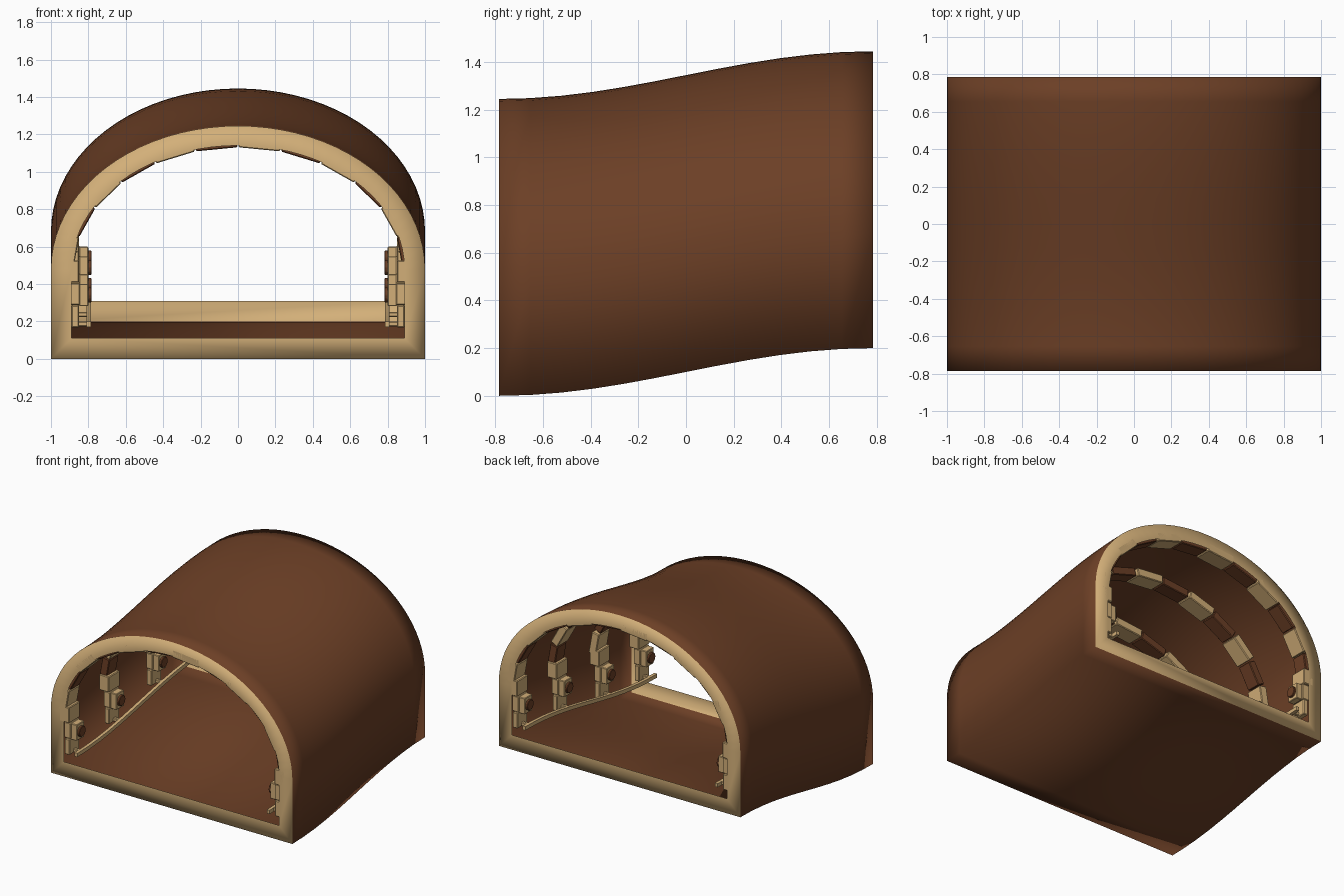
import bpy, bmesh, math
from mathutils import Matrix, Vector

cube = bpy.data.objects.get("Cube")
if cube:
    bpy.data.objects.remove(cube, do_unlink=True)

HALF = 0.785      # half of the tunnel length
SPRING = 0.48     # height where the arch begins
RIBS = (-0.72, -0.25, 0.25, 0.72)


def material(name, rgb):
    mat = bpy.data.materials.new(name)
    mat.use_nodes = True
    mat.diffuse_color = (*rgb, 1)
    mat.node_tree.nodes["Principled BSDF"].inputs["Base Color"].default_value = (*rgb, 1)
    return mat


BROWN, CREAM = 0, 1
MATS = [material("dark_brown", (0.15, 0.05, 0.019)),
        material("pale_sandstone", (0.65, 0.43, 0.19))]


def rise(y):
    """Gentle S-shaped climb of the passage from front to back."""
    return 0.1 * (1 + math.sin(math.pi / 2 * max(-1, min(1, y / HALF))))


def finish(name, bm, bevel=0):
    mesh = bpy.data.meshes.new(name)
    bm.to_mesh(mesh)
    bm.free()
    for mat in MATS:
        mesh.materials.append(mat)
    obj = bpy.data.objects.new(name, mesh)
    bpy.context.collection.objects.link(obj)
    if bevel:
        mod = obj.modifiers.new("soft_edges", 'BEVEL')
        mod.width = bevel
        mod.segments = 1
    return obj


def block(bm, centre, size, mat, angle=0):
    """Box turned about the y axis."""
    x, y, z = centre
    matrix = (Matrix.Translation((x, y, z + rise(y))) @ Matrix.Rotation(angle, 4, 'Y')
              @ Matrix.Diagonal((*size, 1)))
    new = bmesh.ops.create_cube(bm, size=1, matrix=matrix)["verts"]
    for face in {f for v in new for f in v.link_faces}:
        face.material_index = mat


def outline(y, a, b, floor, steps=40):
    """Arch with straight walls and a flat floor."""
    pts = [(a, floor)]
    for i in range(steps + 1):
        t = math.pi * i / steps
        pts.append((a * math.cos(t), SPRING + b * math.sin(t)))
    pts.append((-a, floor))
    return [Vector((x, y, z + rise(y))) for x, z in pts]


# Thin outer skin with a flat pale frame around each open end
bm = bmesh.new()
ROWS = 12
rows = []
for k in range(ROWS + 1):
    y = HALF * (2 * k / ROWS - 1)
    rows.append([bm.verts.new(p) for p in outline(y, 1, 0.765, 0)])
frames = [[bm.verts.new(p) for p in outline(y, 0.89, 0.66, 0.11)] for y in (-HALF, HALF)]


def bridge(first, second, mat):
    n = len(first)
    for i in range(n):
        j = (i + 1) % n
        face = bm.faces.new((first[i], first[j], second[j], second[i]))
        face.material_index = mat
        face.smooth = True


for first, second in zip(rows, rows[1:]):
    bridge(first, second, BROWN)
bridge(frames[0], rows[0], CREAM)
bridge(rows[-1], frames[1], CREAM)
bmesh.ops.recalc_face_normals(bm, faces=bm.faces[:])
# Keep the outside of the skin facing outward
top = max(bm.faces, key=lambda f: f.calc_center_median().z)
if top.normal.z < 0:
    bmesh.ops.reverse_faces(bm, faces=bm.faces[:])
finish("tunnel_shell", bm)

# Ribs of alternating arch blocks standing on stacked posts
SEGMENTS = 12
DEPTH = 0.06
for k, y in enumerate(RIBS):
    bm = bmesh.new()
    joints = [Vector((0.88 * math.cos(t), 0, SPRING + 0.65 * math.sin(t)))
              for t in (math.pi * i / SEGMENTS for i in range(SEGMENTS + 1))]
    for i, (p, q) in enumerate(zip(joints, joints[1:])):
        chord = q - p
        outward = Vector((chord.z, 0, -chord.x)).normalized()
        mat = (i + k) % 2
        centre = (p + q) / 2 + outward * DEPTH / 2
        block(bm, (centre.x, y, centre.z), (chord.length * 0.97, 0.11 + 0.02 * mat, DEPTH),
              mat, -math.atan2(chord.z, chord.x))
    finish(f"arch_rib_{k + 1}", bm, 0.005)

    bm = bmesh.new()
    for side in (-1, 1):
        for i, (inner, outer, width) in enumerate(
                ((0.85, 0.89, 0.12), (0.845, 0.90, 0.11), (0.85, 0.93, 0.13))):
            block(bm, (side * (inner + outer) / 2, y, 0.225 + 0.12 * i),
                  (outer - inner, width, 0.118), CREAM)
    finish(f"posts_{k + 1}", bm, 0.005)

    # Small wall boxes with a round dark boss
    bm = bmesh.new()
    for side in (-1, 1):
        block(bm, (side * 0.825, y, 0.34), (0.05, 0.09, 0.12), CREAM)
        matrix = (Matrix.Translation((side * 0.793, y, 0.34 + rise(y)))
                  @ Matrix.Rotation(math.pi / 2, 4, 'Y'))
        old = set(bm.faces)
        bmesh.ops.create_cone(bm, cap_ends=True, segments=12, radius1=0.04,
                              radius2=0.04, depth=0.02, matrix=matrix)
        for face in set(bm.faces) - old:
            face.material_index = BROWN
        # Bracket carrying the rail
        block(bm, (side * 0.825, y, 0.185), (0.06, 0.025, 0.025), CREAM)
    finish(f"wall_boxes_{k + 1}", bm, 0.004)

# Slim rail along each wall, following the climb
for side, name in ((1, "left_rail"), (-1, "right_rail")):
    bm = bmesh.new()
    loops = []
    for k in range(ROWS + 1):
        y = 0.78 * (2 * k / ROWS - 1)
        loops.append([bm.verts.new((side * 0.797 + dx, y, 0.185 + dz + rise(y)))
                      for dx, dz in ((-.012, -.014), (.012, -.014), (.012, .014), (-.012, .014))])
    for first, second in zip(loops, loops[1:]):
        bridge(first, second, CREAM)
    for cap in (loops[0], loops[-1]):
        bm.faces.new(cap).material_index = CREAM
    for face in bm.faces:
        face.smooth = False
    bmesh.ops.recalc_face_normals(bm, faces=bm.faces[:])
    finish(name, bm)
